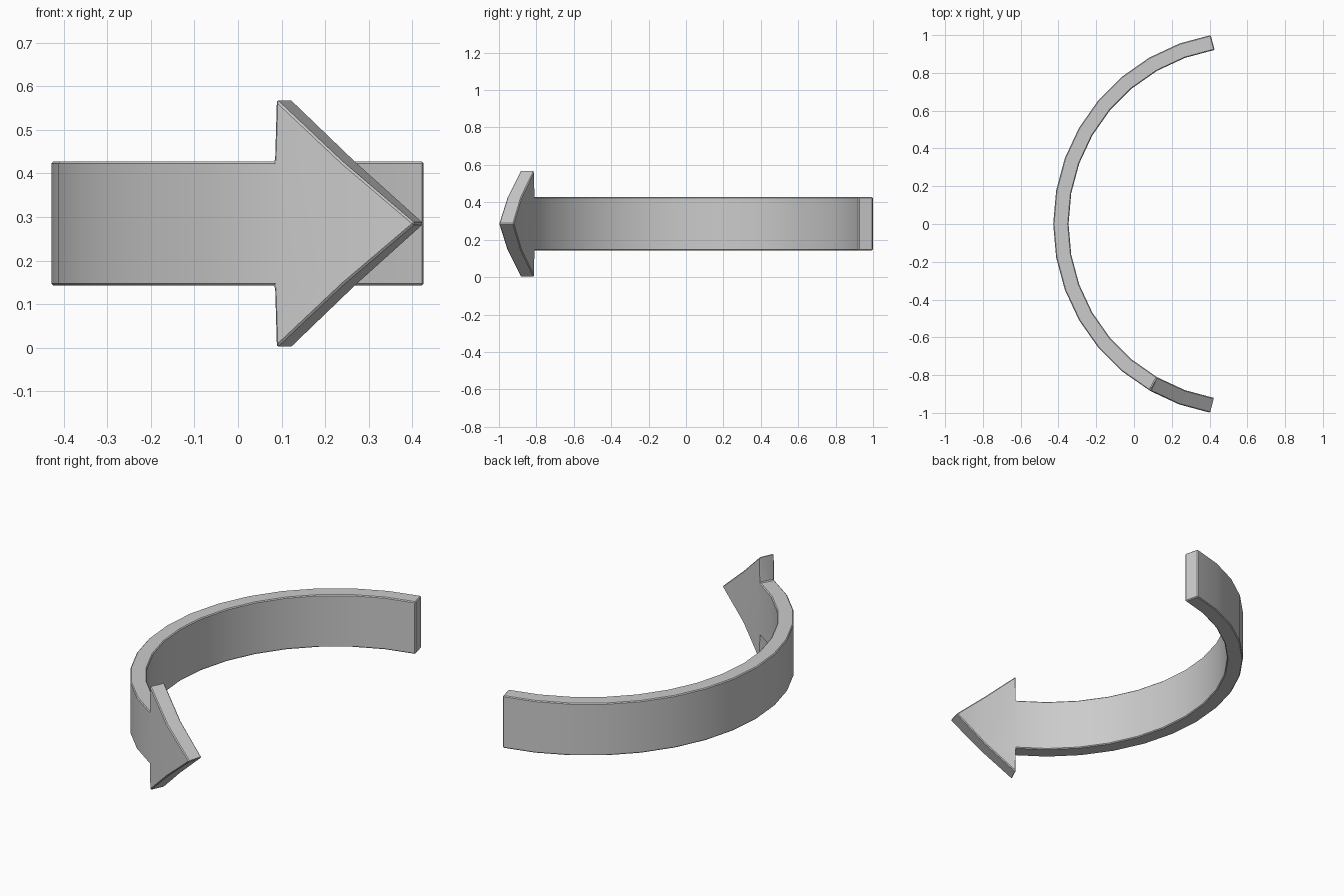
import bpy, bmesh
from math import sin, cos, radians

if "Cube" in bpy.data.objects:
    bpy.data.objects.remove(bpy.data.objects["Cube"])

R, CX, MID, HALF = 0.936, 0.5895, 0.285, 0.1425   # inner radius, arc centre x, mid height, half width


def pt(bm, ang, z):
    a = radians(ang)
    return bm.verts.new((CX - R * cos(a), R * sin(a), z))


bm = bmesh.new()

# Curved band: 10 degree facets, from the tail round to the arrowhead
cols = [(pt(bm, a, MID - HALF), pt(bm, a, MID + HALF)) for a in range(80, -71, -10)]
for (lb, lt), (rb, rt) in zip(cols[:-2], cols[1:-1]):
    bm.faces.new((lb, rb, rt, lt))

# Arrowhead: wide barbs tapering to a tip over the last two facets
(nb, nt), (hb, ht) = cols[-2:]
low, high = pt(bm, -60, 0.0), pt(bm, -60, 2 * MID)
tip = pt(bm, -80, MID)
bm.faces.new((low, hb, ht, high, nt, nb))
bm.faces.new((hb, tip, ht))

mesh = bpy.data.meshes.new("curved_arrow")
bm.to_mesh(mesh)
bm.free()
arrow = bpy.data.objects.new("curved_arrow", mesh)
bpy.context.collection.objects.link(arrow)
bpy.context.view_layer.objects.active = arrow
arrow.select_set(True)

# Thickness outward, then a fine chamfer on the sharp edges
solid = arrow.modifiers.new("thickness", 'SOLIDIFY')
solid.thickness = 0.081
solid.offset = 1
solid.use_even_offset = True
bevel = arrow.modifiers.new("chamfer", 'BEVEL')
bevel.width = 0.005
bevel.segments = 1
bevel.limit_method = 'ANGLE'
bevel.angle_limit = radians(35)
for name in ("thickness", "chamfer"):
    bpy.ops.object.modifier_apply(modifier=name)
bpy.ops.object.shade_smooth_by_angle(angle=radians(30))
